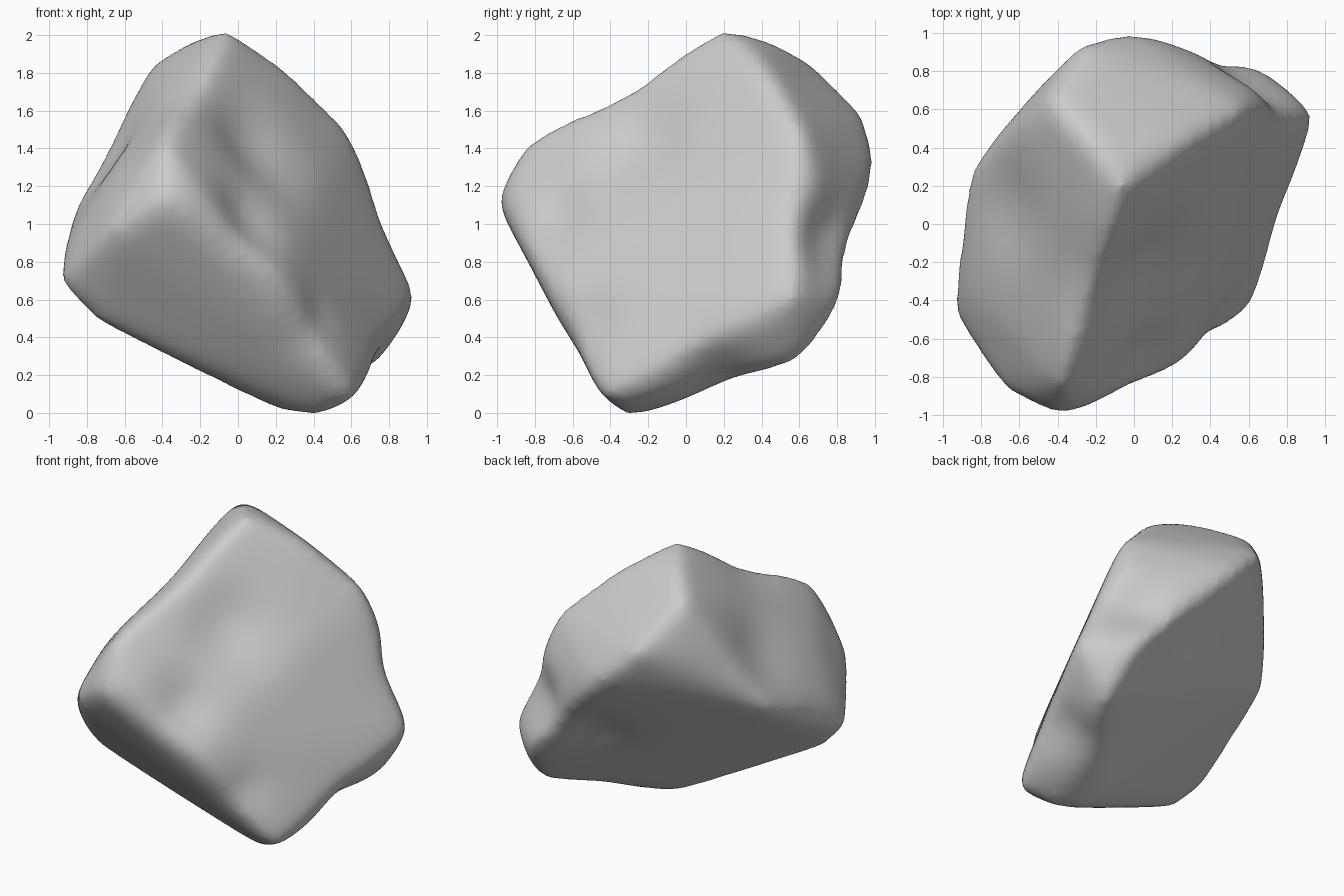
import bpy, bmesh, math
from mathutils import Matrix, Vector
from mathutils.bvhtree import BVHTree

cube = bpy.data.objects.get("Cube")
if cube:
    bpy.data.objects.remove(cube, do_unlink=True)

# Corners of the boulder, grouped by region
corners = {
    "peak": [(-.07, .2, 2), (.25, .42, 1.79)],
    "back_shoulder": [(-.42, .63, 1.83), (-.5, .7, 1.5), (-.25, .45, 1.94)],
    "side_shoulder": [(.56, .6, 1.48), (.64, .7, 1.2)],
    "back_edge": [(-.25, .92, 1.55), (-.03, .98, 1.33), (.42, .82, 1.18)],
    "side_lobe": [(.92, .56, .6), (.66, .81, .6), (.72, .6, .31)],
    "foot": [(.42, -.31, 0), (.58, -.42, .1), (.2, -.22, .03), (-.1, -.38, .19)],
    "front_bump": [(.2, -.74, .72)],
    "nose": [(-.38, -.98, 1.12), (-.22, -.92, 1.15), (-.38, -.83, 1.4), (-.66, -.85, .95)],
    "low_edge": [(-.92, -.45, .7), (-.74, -.5, .5), (-.84, .28, 1.08)],
    "side_crest": [(-.87, -.38, .93), (-.69, -.5, 1.2)],
}
targets = [Vector(p) for group in corners.values() for p in group]

# Worn hollows: centre, push, radius
hollows = [
    ((.05, -.2, 1.4), (-.06, .04, -.03), .28),
    ((0, -.65, 1), (-.04, .04, -.02), .2),
    ((.4, -.52, .45), (-.02, .03, .02), .17),
    ((-.25, -.3, 1.68), (0, .01, -.04), .3),
    ((-.65, .1, 1.38), (.04, 0, -.03), .3),
    ((.65, .75, .9), (-.07, -.06, .01), .22),
    ((.3, .65, .87), (-.04, -.07, .06), .24),
    ((.65, .15, .2), (-.04, .02, .05), .22),
]


def fill_hull(mesh, points):
    """Replace the mesh by the convex hull of the points."""
    bm = bmesh.new()
    for p in points:
        bm.verts.new(p)
    bmesh.ops.convex_hull(bm, input=bm.verts[:])
    loose = [v for v in bm.verts if not v.link_faces]
    bmesh.ops.delete(bm, geom=loose, context='VERTS')
    bmesh.ops.recalc_face_normals(bm, faces=bm.faces[:])
    bm.to_mesh(mesh)
    bm.free()
    mesh.update()


def worn_mesh(block):
    """Return the block's mesh with its modifiers applied."""
    bpy.context.view_layer.update()
    graph = bpy.context.evaluated_depsgraph_get()
    return bpy.data.meshes.new_from_object(block.evaluated_get(graph))


# Boulder: faceted block, evenly remeshed and worn round
boulder = bpy.data.objects.new("boulder", bpy.data.meshes.new("boulder_block"))
bpy.context.collection.objects.link(boulder)
remesh = boulder.modifiers.new("even_grid", 'REMESH')
remesh.mode = 'VOXEL'
remesh.voxel_size = .03
wear = boulder.modifiers.new("wear", 'SMOOTH')
wear.factor = .5
wear.iterations = 75

# Push the block's corners out until the worn surface reaches its marks
points = [p.copy() for p in targets]
fill_hull(boulder.data, points)
for step in range(7):
    worn = worn_mesh(boulder)
    tree = BVHTree.FromPolygons([v.co for v in worn.vertices],
                                [tuple(f.vertices) for f in worn.polygons])
    for p, target in zip(points, targets):
        p += (target - tree.find_nearest(target)[0]) * .7
    bpy.data.meshes.remove(worn)
    fill_hull(boulder.data, points)

worn = worn_mesh(boulder)
boulder.modifiers.clear()
boulder.data = worn
worn.name = "boulder"

# Press in the hollows
for vert in worn.vertices:
    start = vert.co.copy()
    for centre, push, radius in hollows:
        gap = (start - Vector(centre)).length / radius
        vert.co += Vector(push) * math.exp(-gap * gap)

# Stand it on the ground
lowest = min(v.co.z for v in worn.vertices)
worn.transform(Matrix.Translation((0, 0, -lowest)))

# Stone colour and smooth shading
stone = bpy.data.materials.new("grey_stone")
stone.use_nodes = True
colour = (.6, .6, .6, 1)
stone.diffuse_color = colour
stone.node_tree.nodes["Principled BSDF"].inputs["Base Color"].default_value = colour
worn.materials.clear()
worn.materials.append(stone)
for face in worn.polygons:
    face.use_smooth = True
    face.material_index = 0
worn.update()
